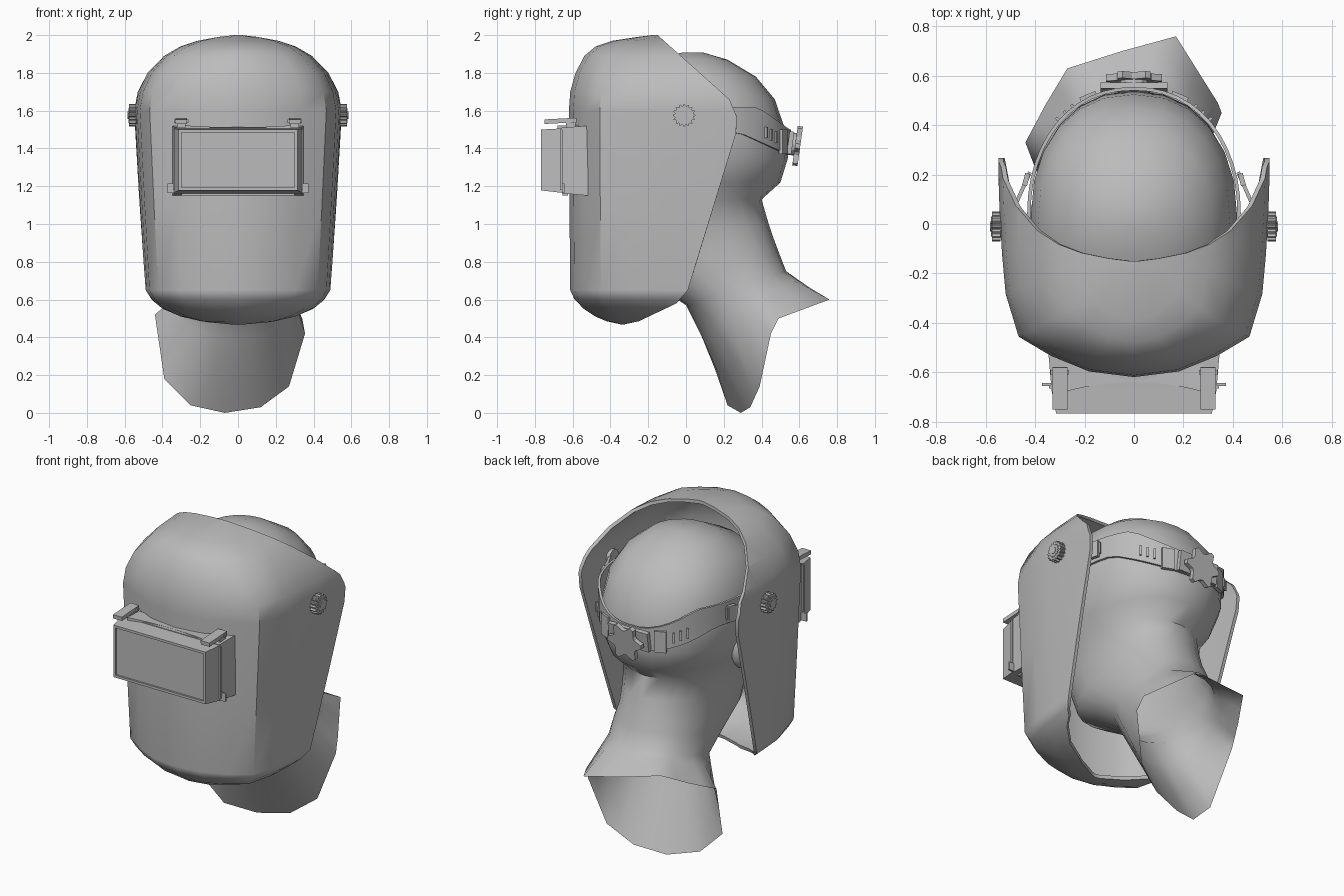
import bpy, bmesh, math
from mathutils import Vector, Matrix

cube = bpy.data.objects.get("Cube")
if cube:
    bpy.data.objects.remove(cube, do_unlink=True)

grey = bpy.data.materials.new("plain_grey")
grey.use_nodes = True
grey.diffuse_color = (0.5, 0.5, 0.5, 1)
grey.node_tree.nodes["Principled BSDF"].inputs["Base Color"].default_value = (0.5, 0.5, 0.5, 1)


def finish(name, bm, angle=35, thickness=0, matrix=None):
    """Turn a bmesh into a shaded, coloured object."""
    mesh = bpy.data.meshes.new(name)
    if matrix:
        bm.transform(matrix)
    bm.to_mesh(mesh)
    bm.free()
    mesh.materials.append(grey)
    obj = bpy.data.objects.new(name, mesh)
    bpy.context.collection.objects.link(obj)
    bpy.ops.object.select_all(action='DESELECT')
    obj.select_set(True)
    bpy.context.view_layer.objects.active = obj
    if thickness:
        obj.modifiers.new("thickness", 'SOLIDIFY').thickness = thickness
        bpy.ops.object.modifier_apply(modifier="thickness")
    bpy.ops.object.shade_smooth_by_angle(angle=math.radians(angle))
    return obj


def loft(rings, closed=True, cap_start=False, cap_end=False):
    """Skin a list of equal-length point rings."""
    bm = bmesh.new()
    rows = [[bm.verts.new(p) for p in ring] for ring in rings]
    n = len(rows[0])
    for a, b in zip(rows, rows[1:]):
        for i in range(n if closed else n - 1):
            j = (i + 1) % n
            bm.faces.new((a[i], a[j], b[j], b[i]))
    if cap_start:
        bm.faces.new(rows[0][::-1])
    if cap_end:
        bm.faces.new(rows[-1])
    return bm


def box(name, centre, size, rot_z=0, rot_x=0):
    bm = bmesh.new()
    bmesh.ops.create_cube(bm, size=1)
    m = (Matrix.Translation(centre) @ Matrix.Rotation(math.radians(rot_z), 4, 'Z')
         @ Matrix.Rotation(math.radians(rot_x), 4, 'X') @ Matrix.Diagonal((*size, 1)))
    return finish(name, bm, matrix=m)


def gear(name, teeth, r_out, r_in, depth, matrix, tooth=0.5):
    """Toothed disc standing on its local xy plane."""
    pts = []
    for i in range(teeth):
        for step, r in ((-tooth, r_out), (tooth, r_out), (2 - tooth, r_in), (2 + tooth, r_in)):
            a = math.pi * (2 * i + step / 2) / teeth
            pts.append((r * math.cos(a), r * math.sin(a)))
    rings = [[(x, y, z) for x, y in pts] for z in (0, depth)]
    return finish(name, loft(rings, cap_start=True, cap_end=True), 25, matrix=matrix)


# Mask shell: U-shaped sections (height, half width, front y)
HALF = [(1, 0), (0.997, 0.13), (0.99, 0.26), (0.972, 0.45), (0.945, 0.63), (0.85, 0.82),
        (0.61, 0.906), (0.33, 0.975)]
U_SHAPE = [(-u, v) for u, v in HALF] + [(0, 1)] + HALF[::-1]
BACK = 0.29
levels = [(0.465, 0.08, -0.33), (0.485, 0.22, -0.42), (0.51, 0.32, -0.48), (0.55, 0.41, -0.54),
          (0.6, 0.467, -0.59), (0.65, 0.496, -0.613), (1.1, 0.523, -0.617), (1.6, 0.55, -0.62),
          (1.7, 0.532, -0.613), (1.8, 0.483, -0.585), (1.89, 0.4, -0.538), (1.94, 0.315, -0.478),
          (1.97, 0.225, -0.39), (1.99, 0.12, -0.26), (2.0, 0.04, -0.18)]
bm = loft([[(u * w, BACK + v * (yf - BACK), z) for u, v in U_SHAPE] for z, w, yf in levels],
          closed=False, cap_end=True)
# Trim the shell along the side outline of its rear edge
outline = [(-0.15, 2.0), (0.23, 1.66), (0.268, 1.57), (0.265, 1.48), (0.01, 0.65),
           (-0.05, 0.58), (-0.25, 0.485), (-0.33, 0.468)]
for (y0, z0), (y1, z1) in zip(outline, outline[1:]):
    bmesh.ops.bisect_plane(bm, geom=bm.verts[:] + bm.edges[:] + bm.faces[:],
                           plane_co=(0, y0, z0), plane_no=(0, z0 - z1, y1 - y0),
                           clear_outer=True)
bmesh.ops.remove_doubles(bm, verts=bm.verts[:], dist=0.006)
mask = finish("mask_shell", bm, 40, 0.02)
mask.modifiers.new("even_shading", 'WEIGHTED_NORMAL').keep_sharp = True


# Mannequin head: oval sections above an irregular open chest rim
def oval(z, w, y0, y1, tilt=0, power=2.0, n=24):
    ring = []
    for i in range(n):
        a = 2 * math.pi * i / n
        c, s = (math.copysign(abs(f) ** (2 / power), f) for f in (math.cos(a), math.sin(a)))
        ring.append(Vector((w * c, (y0 + y1) / 2 + (y1 - y0) / 2 * s, z + tilt * s)))
    return ring


corners = [Vector(p) for p in (
    (0.355, 0.45, 0.42), (0.34, 0.49, 0.5), (0.17, 0.76, 0.6), (-0.05, 0.7, 0.63),
    (-0.27, 0.63, 0.67), (-0.36, 0.48, 0.59), (-0.44, 0.33, 0.52), (-0.39, 0.2, 0.18),
    (-0.25, 0.22, 0.04), (-0.07, 0.29, 0.0), (0.12, 0.34, 0.03), (0.27, 0.39, 0.14))]
rim = []
for p, q in zip(corners, corners[1:] + corners[:1]):
    rim += [p, p.lerp(q, 0.5)]
neck = oval(0.66, 0.28, 0.0, 0.53, 0.09, 2.2)
blend = [[r.lerp(n, t) for r, n in zip(rim, neck)] for t in (0, 0.35, 0.7)]
sections = [(0.76, 0.28, -0.16, 0.495, 0.08, 2.3), (0.86, 0.28, -0.36, 0.465, 0.06, 2.25),
            (0.98, 0.29, -0.42, 0.435, 0.03, 2.2), (1.13, 0.32, -0.45, 0.4, 0, 2.1),
            (1.22, 0.37, -0.46, 0.5, 0, 2.1), (1.35, 0.41, -0.47, 0.54, 0, 2.2),
            (1.5, 0.418, -0.47, 0.525, 0, 2.2), (1.66, 0.388, -0.42, 0.47, 0, 2.2),
            (1.78, 0.315, -0.33, 0.37, 0, 2.2), (1.87, 0.2, -0.16, 0.22), (1.908, 0.06, -0.02, 0.09)]
finish("mannequin_head", loft(blend + [neck] + [oval(*s) for s in sections], cap_end=True), 60)

for side, label in ((1, "left"), (-1, "right")):
    bm = bmesh.new()
    bmesh.ops.create_uvsphere(bm, u_segments=12, v_segments=8, radius=1)
    finish(label + "_ear", bm, 60, matrix=Matrix.Translation((side * 0.39, -0.03 - side * 0.05, 1.25))
           @ Matrix.Diagonal((0.045, 0.07, 0.11, 1)))

# Headband: dips towards the back of the head
low, high = [], []
for p in oval(1.55, 0.433, -0.49, 0.555, 0, 2.15, 48):
    dip, top_dip = (min(max((p.y - start) / (0.55 - start), 0), 1) for start in (0.28, 0.38))
    low.append((p.x, p.y, 1.485 - 0.12 * dip))
    high.append((p.x, p.y, 1.62 - 0.12 * top_dip))
finish("headband", loft([low, high]), 40, 0.014)

# Rear ratchet with a star-shaped knob
box("ratchet_housing", (0, 0.553, 1.43), (0.27, 0.025, 0.12), rot_x=-8)
tilt = Matrix.Rotation(math.radians(-98), 4, 'X')
gear("ratchet_hub", 12, 0.06, 0.058, 0.03, Matrix.Translation((0, 0.555, 1.425)) @ tilt)
gear("ratchet_star_knob", 6, 0.115, 0.08, 0.028, Matrix.Translation((0, 0.577, 1.415)) @ tilt, 0.4)

for side, label in ((1, "left"), (-1, "right")):
    # Toothed side knob on its washer
    turn = Matrix.Rotation(math.radians(90 * side), 4, 'Y')
    for part, teeth, r_out, r_in, x, depth in (("knob_washer", 16, 0.045, 0.044, 0.5, 0.05),
                                               ("side_knob", 16, 0.06, 0.05, 0.54, 0.036),
                                               ("knob_collar", 16, 0.04, 0.034, 0.54, 0.04),
                                               ("knob_cap", 12, 0.02, 0.019, 0.54, 0.044)):
        gear(label + "_" + part, teeth, r_out, r_in, depth,
             Matrix.Translation((side * x, -0.01, 1.575)) @ turn)
    # Link between knob and headband, with its buckle
    box(label + "_pivot_arm", (side * 0.47, 0.1, 1.555), (0.015, 0.24, 0.07), rot_z=side * 24)
    box(label + "_arm_buckle", (side * 0.437, 0.18, 1.55), (0.02, 0.05, 0.1), rot_z=side * 15)
    # Adjuster buckle and strap ridges at the back
    box(label + "_strap_buckle", (side * 0.185, 0.515, 1.435), (0.07, 0.022, 0.13), rot_z=side * -22)
    for k in range(3):
        box(label + "_strap_ridge", (side * (0.25 + 0.03 * k), 0.478 - 0.026 * k, 1.46 + 0.012 * k),
            (0.012, 0.014, 0.06), rot_z=side * -38)


# Lens holder: rear collar and tapered front frame with a recessed window
def frame(y, w, z0, z1):
    return [(w, y, z0), (w, y, z1), (-w, y, z1), (-w, y, z0)]


finish("lens_collar", loft([frame(-0.52, 0.347, 1.15, 1.52), frame(-0.66, 0.335, 1.163, 1.51)],
                           cap_start=True, cap_end=True), 20)
finish("lens_frame", loft([frame(-0.655, 0.338, 1.165, 1.506), frame(-0.768, 0.315, 1.178, 1.5),
                           frame(-0.768, 0.3, 1.193, 1.485), frame(-0.755, 0.3, 1.193, 1.485)],
                          cap_start=True), 20)
box("lens_window", (0, -0.754, 1.339), (0.6, 0.006, 0.292))
box("lens_bottom_lip", (0, -0.64, 1.158), (0.6, 0.03, 0.014))

# Hood strip over the collar, sagging in the middle
rows = []
for i in range(-6, 7):
    t = (i / 6) ** 2
    x, front, top = 0.28 * i / 6, -0.64 - 0.04 * t, 1.512 + 0.01 * t
    rows.append([(x, -0.57, 1.5), (x, front, 1.5), (x, front, top), (x, -0.57, top)][::-1])
finish("lens_hood_strip", loft(rows, cap_start=True, cap_end=True), 30)

for side, label in ((1, "left"), (-1, "right")):
    # Hinge clips on top, lower catches at the sides
    box(label + "_hinge_clip", (side * 0.3, -0.665, 1.546), (0.06, 0.17, 0.024), rot_x=3)
    box(label + "_hinge_post", (side * 0.3, -0.61, 1.53), (0.045, 0.05, 0.05))
    box(label + "_hinge_pin", (side * 0.3, -0.6, 1.545), (0.075, 0.018, 0.018))
    box(label + "_lower_catch", (side * 0.35, -0.65, 1.19), (0.045, 0.012, 0.05))
    box(label + "_side_rib", (side * 0.335, -0.66, 1.34), (0.02, 0.012, 0.32))
